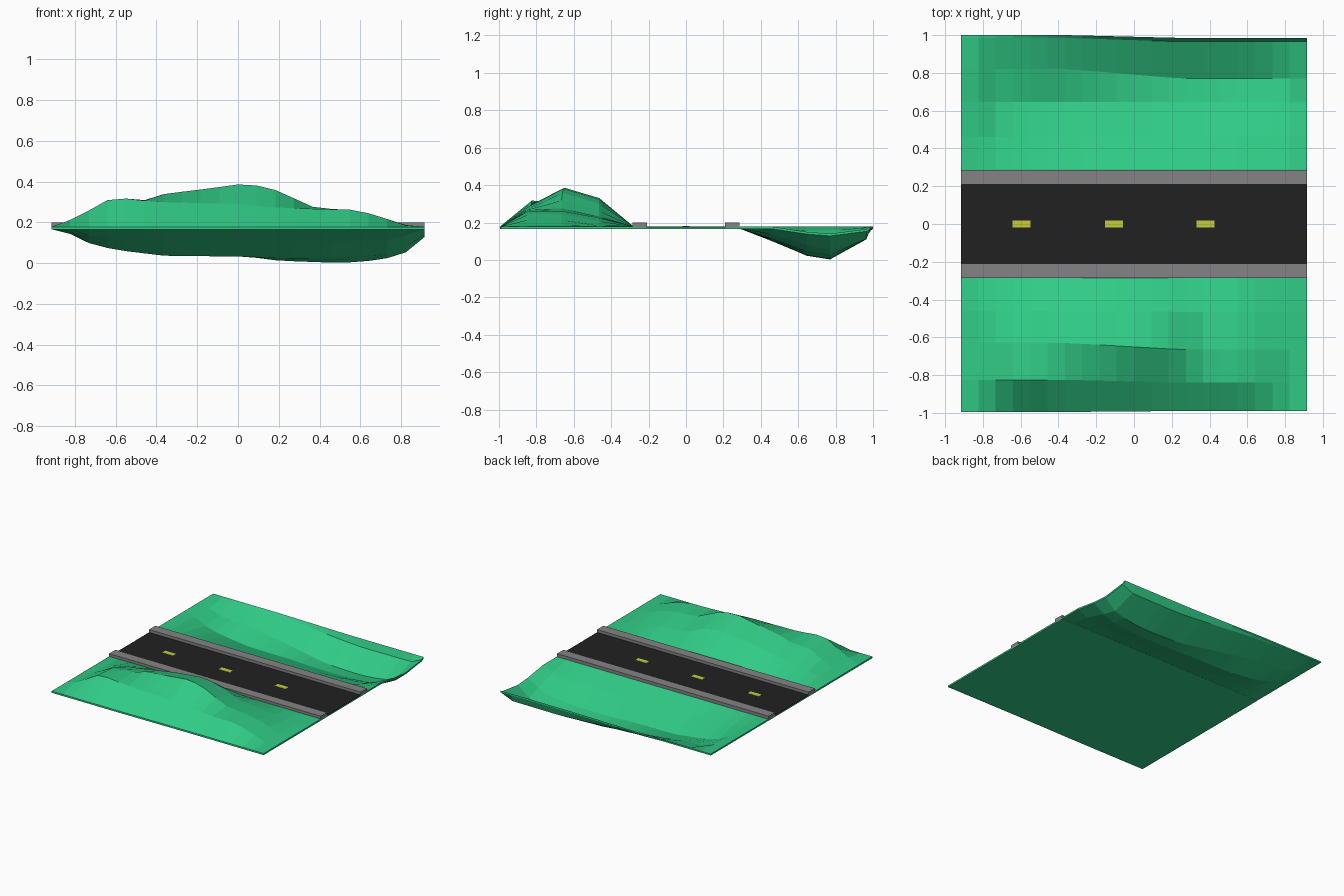
import bpy, bmesh

if "Cube" in bpy.data.objects:
    bpy.data.objects.remove(bpy.data.objects["Cube"])

HALF = 0.915      # half width of the tile in x
TOP, BASE = 0.178, 0.165
COLS = 20


def material(name, rgb):
    m = bpy.data.materials.new(name)
    m.diffuse_color = (*rgb, 1)
    m.use_nodes = True
    m.node_tree.nodes["Principled BSDF"].inputs["Base Color"].default_value = m.diffuse_color
    return m


GREEN = material("grass_green", (0.03, 0.60, 0.24))
BLACK = material("asphalt_black", (0.015, 0.015, 0.015))
YELLOW = material("line_yellow", (0.55, 0.62, 0.04))
GREY = material("kerb_grey", (0.23, 0.23, 0.23))


def finish(name, bm, mat):
    bmesh.ops.recalc_face_normals(bm, faces=bm.faces)
    me = bpy.data.meshes.new(name)
    bm.to_mesh(me)
    bm.free()
    me.materials.append(mat)
    ob = bpy.data.objects.new(name, me)
    bpy.context.collection.objects.link(ob)
    return ob


def box(name, x0, x1, y0, y1, z0, z1, mat):
    bm = bmesh.new()
    bmesh.ops.create_cube(bm, size=1)
    for v in bm.verts:
        v.co = ((x0 + x1) / 2 + v.co.x * (x1 - x0),
                (y0 + y1) / 2 + v.co.y * (y1 - y0),
                (z0 + z1) / 2 + v.co.z * (z1 - z0))
    return finish(name, bm, mat)


def interp(pts, x):
    if x <= pts[0][0]:
        return pts[0][1]
    for (xa, a), (xb, b) in zip(pts, pts[1:]):
        if x <= xb:
            return a + (b - a) * (x - xa) / (xb - xa)
    return pts[-1][1]


def terrain(name, rows, under):
    """Closed strip lofted through rows of (y left, y right, height profile)."""
    bm = bmesh.new()
    top, bot = [], []
    for yl, yr, prof in rows:
        tr, br = [], []
        for i in range(COLS + 1):
            x = -HALF + 2 * HALF * i / COLS
            t = min(1, max(0, (x + 0.35) / 0.6))
            y = yl + (yr - yl) * t
            z = interp(prof, x)
            tr.append(bm.verts.new((x, y, z)))
            br.append(bm.verts.new((x, y, under(z))))
        top.append(tr)
        bot.append(br)
    for g in (top, bot):
        for a, b in zip(g, g[1:]):
            for i in range(COLS):
                bm.faces.new((a[i], a[i + 1], b[i + 1], b[i]))
    # rim walls
    for r in (0, -1):
        for i in range(COLS):
            bm.faces.new((top[r][i], top[r][i + 1], bot[r][i + 1], bot[r][i]))
    for c in (0, -1):
        for j in range(len(rows) - 1):
            bm.faces.new((top[j][c], top[j + 1][c], bot[j + 1][c], bot[j][c]))
    return finish(name, bm, GREEN)


FLAT = [(-1, TOP), (1, TOP)]

# raised bank in front of the road
terrain("hill", [
    (-0.995, -0.99, FLAT),
    (-0.825, -0.84, [(-.915, TOP), (-.8, .22), (-.63, .315), (-.56, .318), (-.4, .30),
                     (0, .29), (.14, .275), (.4, .265), (.57, .262), (.7, .23), (.8, .187), (.915, TOP)]),
    (-0.63, -0.665, [(-.915, TOP), (-.8, .212), (-.63, .30), (-.47, .305), (-.36, .34), (-.15, .365),
                     (0, .386), (.14, .378), (.27, .32), (.38, .27), (.57, .26), (.68, .235), (.79, .19), (.915, TOP)]),
    (-0.46, -0.465, [(-.915, TOP), (-.72, .225), (-.5, .26), (-.2, .31), (0, .33),
                     (.14, .32), (.34, .235), (.55, .225), (.75, .187), (.915, TOP)]),
    (-0.28, -0.28, FLAT)], lambda z: BASE)

# hollow behind the road
terrain("valley", [
    (0.29, 0.29, FLAT),
    (0.46, 0.46, [(-.87, TOP), (-.7, .14), (-.3, .115), (.3, .112), (.75, .125), (.915, TOP)]),
    (0.645, 0.645, [(-.87, TOP), (-.72, .105), (-.6, .077), (-.35, .047), (0, .045),
                    (.2, .036), (.5, .034), (.77, .06), (.915, .15)]),
    (0.82, 0.77, [(-.87, TOP), (-.72, .12), (-.55, .115), (-.35, .09), (0, .05), (.2, .024),
                  (.5, .013), (.62, .02), (.77, .042), (.87, .085), (.915, .14)]),
    (0.985, 0.965, [(-.87, TOP), (-.3, .165), (.1, .14), (.4, .122), (.85, .125), (.915, .165)]),
    (1.0, 0.985, FLAT)], lambda z: z - 0.012)

# road bed, kerbs and centre dashes
box("road_bed", -HALF, HALF, -0.28, 0.29, BASE, 0.174, GREEN)
box("road", -HALF, HALF, -0.21, 0.21, 0.174, TOP, BLACK)
for name, s in (("front_kerb", -1), ("back_kerb", 1)):
    y = s * 0.2465
    box(name, -HALF, HALF, y - 0.0385, y + 0.0385, 0.172, 0.20, GREY)
for i, x in enumerate((-0.595, -0.105, 0.378)):
    box(f"dash_{i + 1}", x - 0.048, x + 0.048, -0.019, 0.019, 0.175, 0.180, YELLOW)
